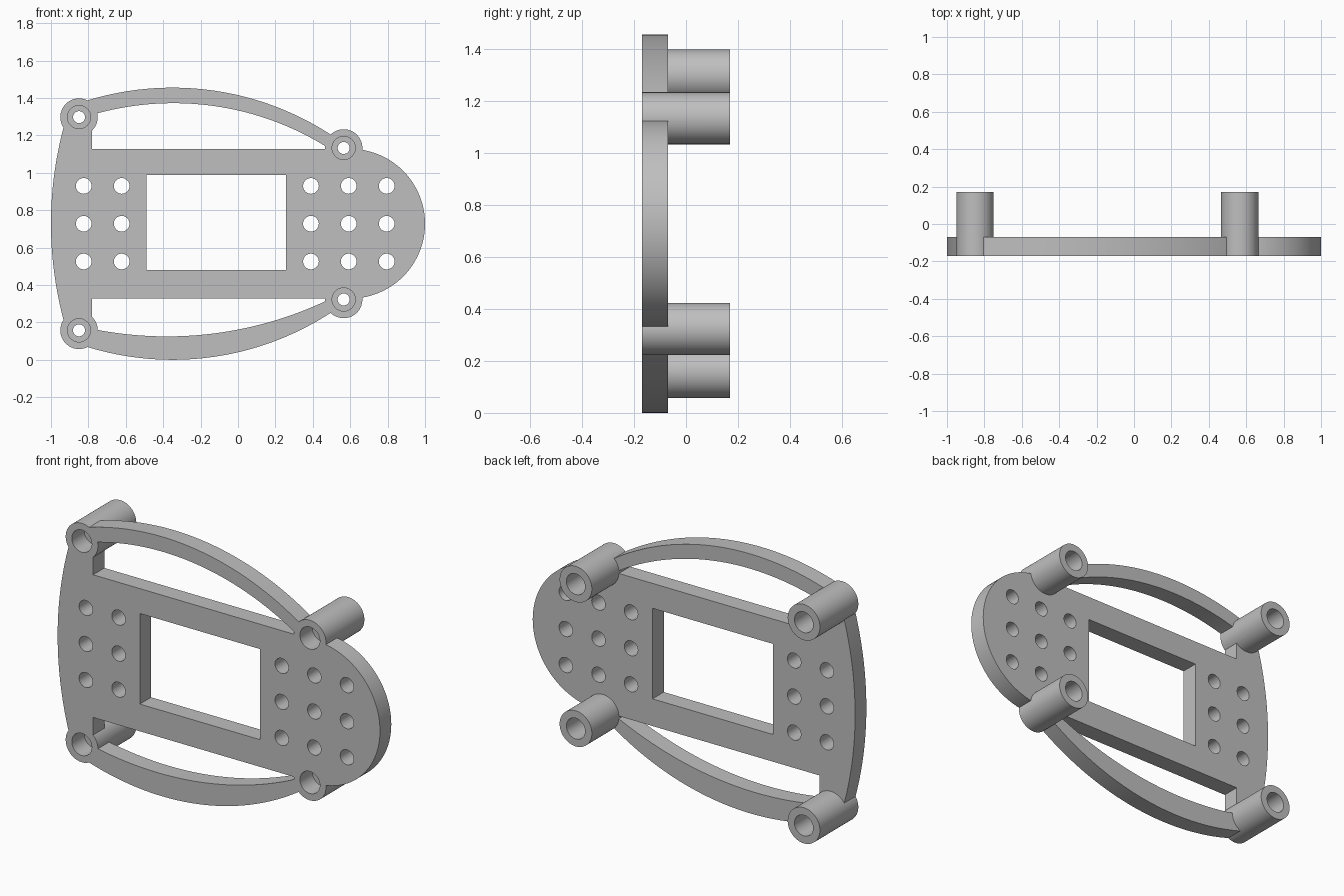
import bpy, bmesh, math

cube = bpy.data.objects.get("Cube")
if cube:
    bpy.data.objects.remove(cube, do_unlink=True)

FRONT, PLATE_BACK, POST_BACK = -0.17, -0.07, 0.17
MID = 0.7275                      # height of the horizontal centre line
TOP = 2 * MID

grey = bpy.data.materials.new("light grey")
grey.use_nodes = True
grey.diffuse_color = (0.52, 0.52, 0.52, 1)
grey.node_tree.nodes["Principled BSDF"].inputs["Base Color"].default_value = grey.diffuse_color


def extrude(name, outline, y0=FRONT, y1=PLATE_BACK):
    """Solid from an (x, z) outline, extruded along y."""
    bm = bmesh.new()
    face = bm.faces.new([bm.verts.new((x, y0, z)) for x, z in outline])
    moved = bmesh.ops.extrude_face_region(bm, geom=[face])["geom"]
    bmesh.ops.translate(bm, vec=(0, y1 - y0, 0),
                        verts=[v for v in moved if isinstance(v, bmesh.types.BMVert)])
    bmesh.ops.recalc_face_normals(bm, faces=bm.faces)
    mesh = bpy.data.meshes.new(name)
    bm.to_mesh(mesh)
    bm.free()
    mesh.materials.append(grey)
    obj = bpy.data.objects.new(name, mesh)
    bpy.context.collection.objects.link(obj)
    return obj


def box(x0, x1, z0, z1):
    return [(x0, z0), (x1, z0), (x1, z1), (x0, z1)]


def circle(x, z, r, n=48):
    return [(x + r * math.cos(2 * math.pi * i / n), z + r * math.sin(2 * math.pi * i / n))
            for i in range(n)]


def arc(x0, x1, centre, apex, radius, n=40):
    """Points of a circular arc that peaks at height apex."""
    xs = [x0 + (x1 - x0) * i / n for i in range(n + 1)]
    return [(x, apex - radius + math.sqrt(radius ** 2 - (x - centre) ** 2)) for x in xs]


def combine(target, tool, operation):
    mod = target.modifiers.new(operation.lower(), "BOOLEAN")
    mod.operation, mod.solver, mod.object = operation, "EXACT", tool
    bpy.context.view_layer.objects.active = target
    bpy.ops.object.modifier_apply(modifier=mod.name)
    bpy.data.objects.remove(tool, do_unlink=True)


# Main plate with a rounded nose
nose = [(0.6 + 0.4 * math.cos(a), MID + 0.4 * math.sin(a))
        for a in (math.pi * (i / 48 - 0.5) for i in range(49))]
frame = extrude("mounting_frame", [(-0.85, MID - 0.4)] + nose + [(-0.85, MID + 0.4)])

# Bowed end bar
half = 0.52
bow = [(-1 + 2 - math.sqrt(4 - h * h), MID + h)
       for h in (half - 2 * half * i / 32 for i in range(33))]
combine(frame, extrude("end_bar", bow + [(-0.78, MID - half), (-0.78, MID + half)]), "UNION")

# Curved side arms: the lower one is a little thicker
LEFT, RIGHT = -0.85, 0.54
outer = arc(LEFT, RIGHT, -0.35, TOP, 1.55)
upper_inner = arc(LEFT, RIGHT, -0.345, 1.372, 1.55)
lower_inner = arc(LEFT, RIGHT, -0.38, TOP - 0.125, 2.0)
combine(frame, extrude("upper_arm", outer + upper_inner[::-1]), "UNION")
lower = [(x, TOP - z) for x, z in outer + lower_inner[::-1]]
combine(frame, extrude("lower_arm", lower), "UNION")

# Four posts standing out at the back
posts = [(x, MID + s * d) for x, d in ((-0.85, 0.57), (0.565, 0.405)) for s in (1, -1)]
for x, z in posts:
    combine(frame, extrude("post", circle(x, z, 0.1, 64), FRONT, POST_BACK), "UNION")

# Stepped bores: wide from both ends, narrow in between
for x, z in posts:
    for r, y0, y1 in ((0.062, FRONT - 0.05, -0.06), (0.032, -0.1, 0.05),
                      (0.058, 0.0, POST_BACK + 0.05)):
        combine(frame, extrude("bore", circle(x, z, r), y0, y1), "DIFFERENCE")

# Rectangular window
combine(frame, extrude("window", box(-0.49, 0.257, 0.48, 0.988), -0.3, 0.1), "DIFFERENCE")

# Grid of round holes
for x in (-0.825, -0.622, 0.39, 0.592, 0.795):
    for row in (-1, 0, 1):
        hole = extrude("hole", circle(x, MID + 0.202 * row, 0.042, 32), -0.3, 0.1)
        combine(frame, hole, "DIFFERENCE")

bpy.ops.object.select_all(action="DESELECT")
frame.select_set(True)
bpy.context.view_layer.objects.active = frame
bpy.ops.object.shade_smooth_by_angle(angle=math.radians(30))
